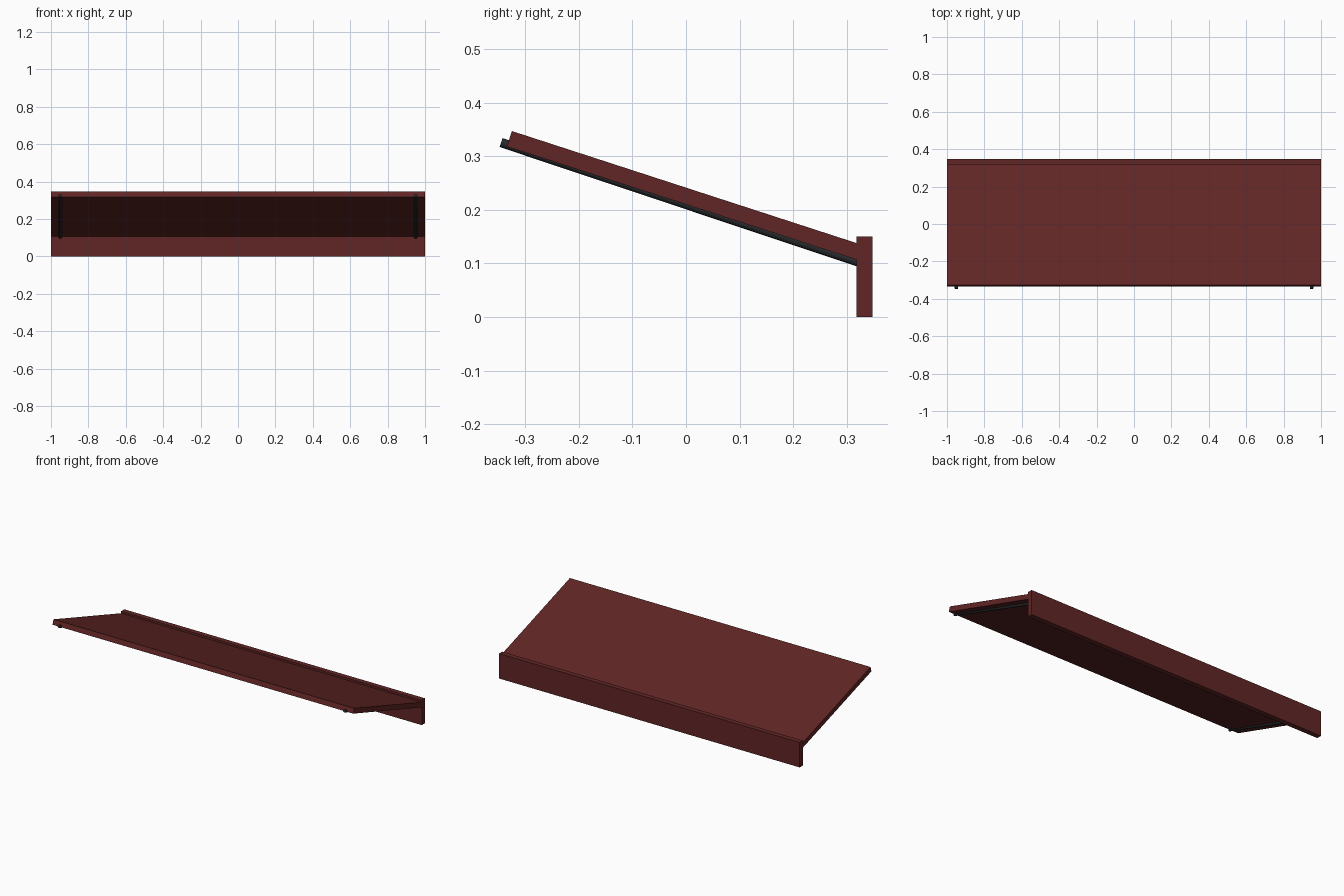
import bpy
import math
from mathutils import Vector

cube = bpy.data.objects.get("Cube")
if cube:
    bpy.data.objects.remove(cube, do_unlink=True)


def make_material(name, color):
    mat = bpy.data.materials.new(name)
    mat.use_nodes = True
    mat.diffuse_color = (*color, 1)
    mat.node_tree.nodes["Principled BSDF"].inputs["Base Color"].default_value = (*color, 1)
    return mat


maroon = make_material("dark red paint", (0.12, 0.019, 0.019))
metal = make_material("dark grey metal", (0.022, 0.024, 0.027))


def extrude_profile(name, profile, x0, x1, mat):
    """Extrude a (y, z) outline along x."""
    n = len(profile)
    verts = [(x, y, z) for x in (x0, x1) for y, z in profile]
    faces = [tuple(reversed(range(n))), tuple(range(n, 2 * n))]
    faces += [(i, (i + 1) % n, n + (i + 1) % n, n + i) for i in range(n)]
    mesh = bpy.data.meshes.new(name)
    mesh.from_pydata(verts, [], faces)
    mesh.materials.append(mat)
    obj = bpy.data.objects.new(name, mesh)
    bpy.context.collection.objects.link(obj)
    return obj


# Upright board along the back
extrude_profile("back_board", [(0.318, 0), (0.348, 0), (0.348, 0.15), (0.318, 0.15)], -1, 1, maroon)

# Sloping panel
extrude_profile("sloping_panel", [(-0.334, 0.318), (0.318, 0.107), (0.318, 0.138), (-0.325, 0.347)], -1, 1, maroon)

# Support rods under the panel
start, end = Vector((0, -0.345, 0.3255)), Vector((0, 0.325, 0.1015))
axis = end - start
for side, x in (("right", -0.95), ("left", 0.95)):
    bpy.ops.mesh.primitive_cylinder_add(vertices=12, radius=0.0088, depth=axis.length,
                                        location=(start + end) / 2 + Vector((x, 0, 0)))
    rod = bpy.context.object
    rod.name = side + "_support_rod"
    rod.rotation_euler = axis.to_track_quat("Z", "Y").to_euler()
    rod.data.materials.append(metal)
    bpy.ops.object.shade_smooth_by_angle(angle=math.radians(40))
